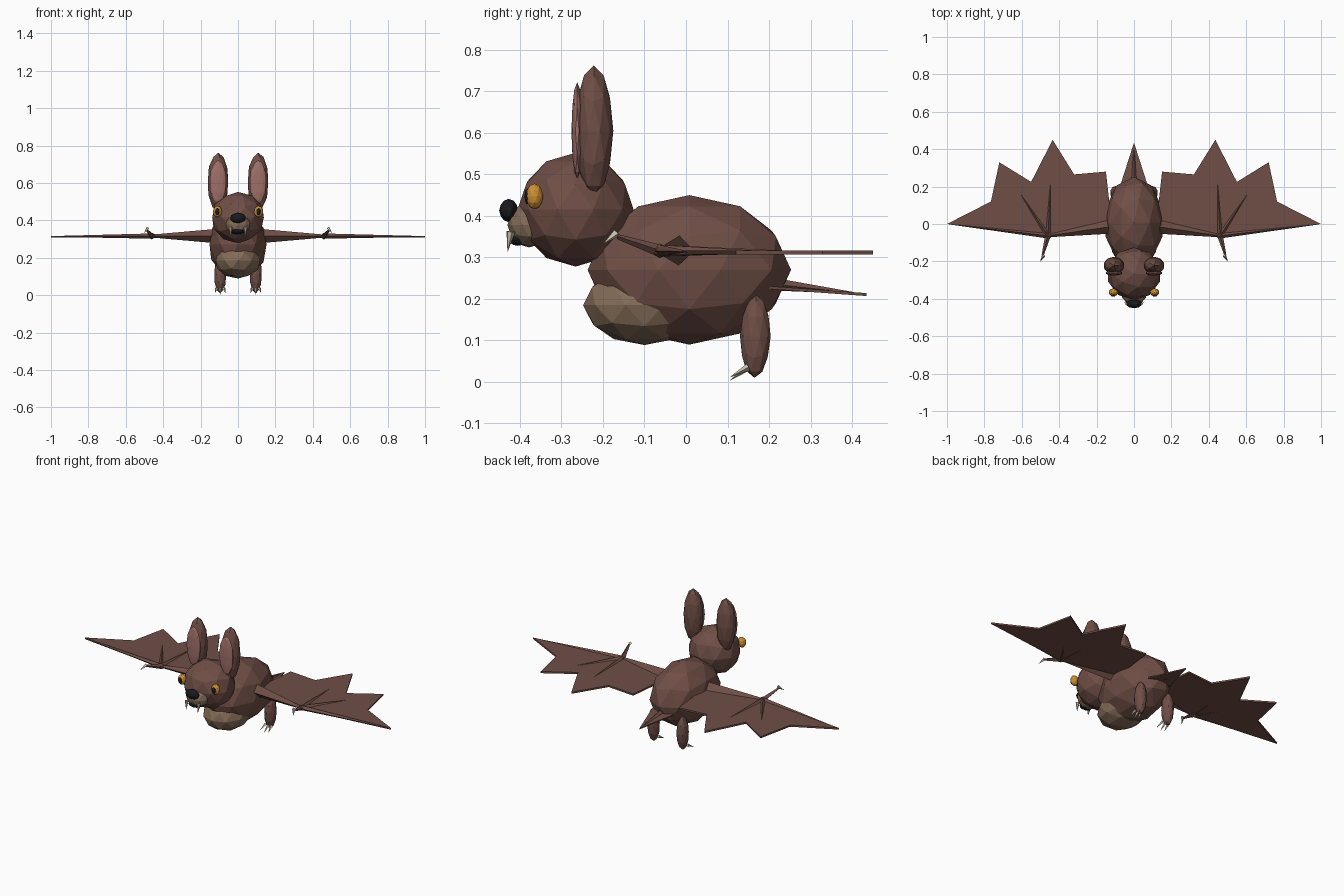
import bpy, bmesh
from mathutils import Matrix, Vector

cube = bpy.data.objects.get("Cube")
if cube:
    bpy.data.objects.remove(cube)


def material(name, rgb):
    m = bpy.data.materials.new(name)
    m.use_nodes = True
    m.diffuse_color = (*rgb, 1)
    bsdf = next(n for n in m.node_tree.nodes if n.type == 'BSDF_PRINCIPLED')
    bsdf.inputs["Base Color"].default_value = (*rgb, 1)
    return m


brown = material("brown fur", (0.16, 0.077, 0.061))
tan = material("tan fur", (0.23, 0.15, 0.095))
pink = material("ear pink", (0.35, 0.16, 0.14))
amber = material("amber eye", (0.62, 0.28, 0.035))
black = material("black", (0.01, 0.011, 0.012))
ivory = material("ivory", (0.56, 0.51, 0.41))


def finish(name, bm, mat):
    bmesh.ops.recalc_face_normals(bm, faces=bm.faces)
    mesh = bpy.data.meshes.new(name)
    bm.to_mesh(mesh)
    bm.free()
    mesh.materials.append(mat)
    ob = bpy.data.objects.new(name, mesh)
    bpy.context.collection.objects.link(ob)
    return ob


def ball(name, centre, radii, mat, tilt=0.0, lean=0.0, detail=2):
    """Faceted ellipsoid, leaned about y and tilted about x."""
    bm = bmesh.new()
    bmesh.ops.create_icosphere(bm, subdivisions=detail, radius=1)
    bm.transform(Matrix.Translation(centre) @ Matrix.Rotation(tilt, 4, 'X')
                 @ Matrix.Rotation(lean, 4, 'Y') @ Matrix.Diagonal((*radii, 1)))
    return finish(name, bm, mat)


def spike(name, start, end, r1, mat, r2=0.0, sides=4):
    """Tapered bone or claw from start to end."""
    a, b = Vector(start), Vector(end)
    bm = bmesh.new()
    bmesh.ops.create_cone(bm, cap_ends=True, segments=sides, radius1=r1,
                          radius2=r2, depth=(b - a).length)
    bmesh.ops.remove_doubles(bm, verts=bm.verts, dist=1e-5)
    turn = (b - a).to_track_quat('Z', 'Y').to_matrix().to_4x4()
    bm.transform(Matrix.Translation((a + b) / 2) @ turn)
    return finish(name, bm, mat)


def plate(name, outline, thick, mat):
    """Flat membrane extruded upward from an outline."""
    bm = bmesh.new()
    face = bm.faces.new([bm.verts.new(p) for p in outline])
    new = bmesh.ops.extrude_face_region(bm, geom=[face])["geom"]
    bmesh.ops.translate(bm, vec=(0, 0, thick),
                        verts=[v for v in new if isinstance(v, bmesh.types.BMVert)])
    return finish(name, bm, mat)


# Body, head and face
ball("body", (0, 0.008, 0.27), (0.16, 0.245, 0.18), brown)
ball("belly_patch", (0, -0.1, 0.185), (0.125, 0.148, 0.096), tan)
ball("head", (0, -0.266, 0.415), (0.145, 0.14, 0.137), brown)
ball("muzzle", (0, -0.378, 0.378), (0.068, 0.052, 0.054), tan)
ball("nose", (0, -0.427, 0.413), (0.043, 0.023, 0.028), black)
ball("mouth", (0, -0.405, 0.342), (0.038, 0.022, 0.014), black)

# Tail with its membrane
spike("tail_bone", (0, 0.17, 0.24), (0, 0.435, 0.211), 0.018, brown)
plate("tail_membrane", [(-0.085, 0.17, 0.226), (0, 0.435, 0.207),
                        (0.085, 0.17, 0.226)], 0.007, brown)

WING = [(0.13, -0.02), (0.46, -0.065), (1, 0), (0.765, 0.12), (0.72, 0.33),
        (0.55, 0.225), (0.435, 0.45), (0.32, 0.265), (0.15, 0.28), (0.13, 0.1)]

for side, s in (("left", 1), ("right", -1)):
    # Ears
    ball(side + "_ear", (s * 0.107, -0.222, 0.605), (0.057, 0.047, 0.157), brown)
    ball(side + "_inner_ear", (s * 0.107, -0.262, 0.605), (0.046, 0.014, 0.117), pink)
    # Eyes and fangs
    ball(side + "_eye", (s * 0.11, -0.365, 0.447), (0.025, 0.021, 0.031), amber)
    ball(side + "_pupil", (s * 0.11, -0.382, 0.447), (0.013, 0.007, 0.019), black)
    spike(side + "_fang", (s * 0.04, -0.422, 0.362), (s * 0.038, -0.43, 0.312),
          0.011, ivory, sides=6)

    # Wing membrane and bones
    plate(side + "_wing", [(s * x, y, 0.307) for x, y in WING], 0.01, brown)
    wrist = (s * 0.46, -0.063, 0.316)
    spike(side + "_arm", (s * 0.13, -0.015, 0.316), wrist, 0.037, brown, 0.008)
    for i, tip in enumerate([(0.99, 0), (0.62, 0.18), (0.445, 0.25)]):
        spike(f"{side}_finger_{i + 1}", wrist, (s * tip[0], tip[1], 0.314),
              0.014, brown, 0.002)
    ball(side + "_wrist", wrist, (0.02, 0.02, 0.018), brown, detail=1)
    knuckle = (s * 0.488, -0.165, 0.35)
    spike(side + "_thumb", wrist, knuckle, 0.015, brown, 0.006)
    spike(side + "_thumb_claw", (s * 0.483, -0.168, 0.358),
          (s * 0.502, -0.2, 0.332), 0.01, ivory)

    # Legs and toe claws
    ball(side + "_leg", (s * 0.095, 0.167, 0.11), (0.033, 0.037, 0.1), brown, tilt=-0.02)
    for i in (-1, 0, 1):
        x = s * 0.095 + i * 0.02
        spike(f"{side}_claw_{i + 2}", (x, 0.15, 0.036),
              (x + i * 0.008, 0.105, 0.003 + 0.008 * abs(i)), 0.009, ivory)
